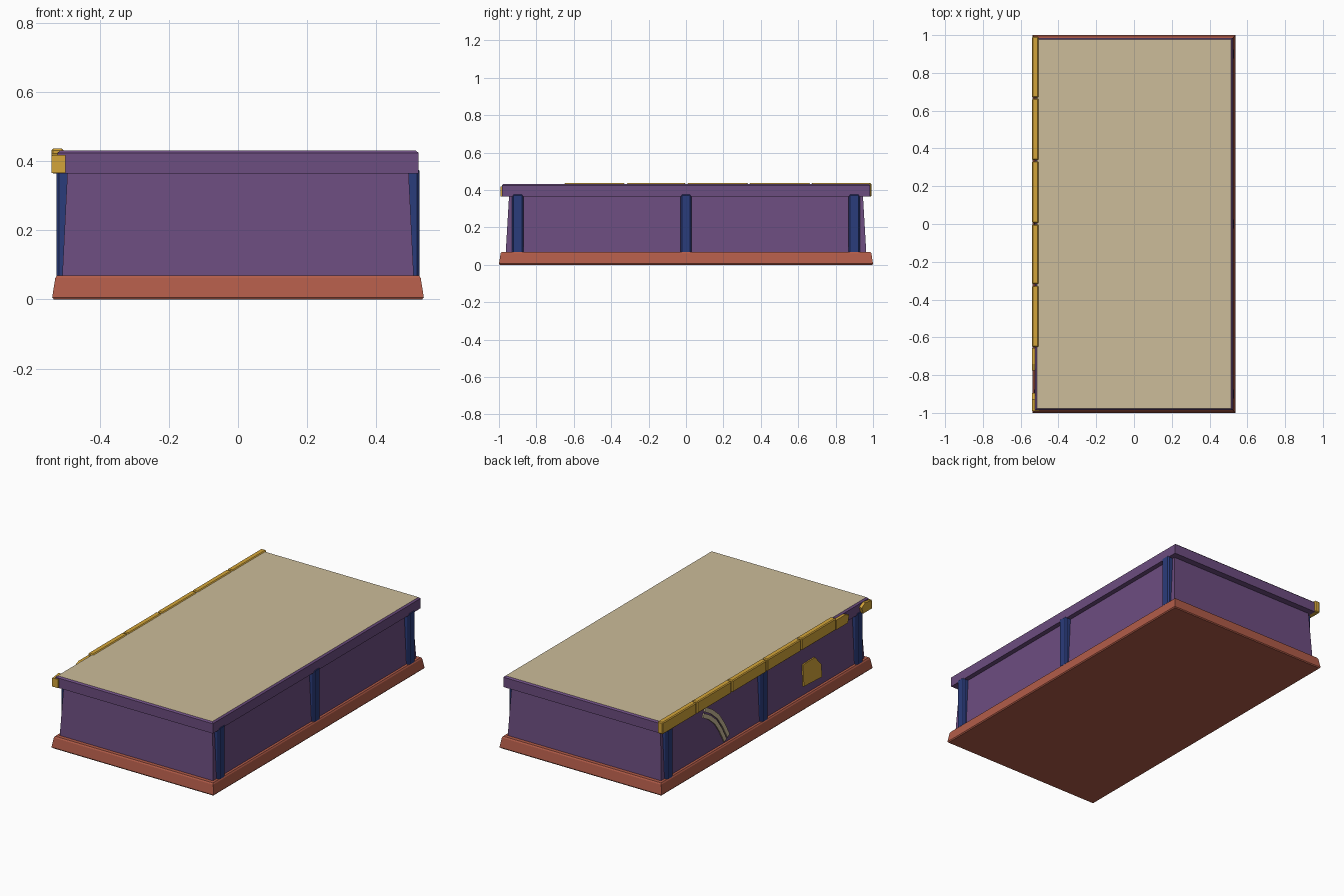
import bpy, bmesh
from mathutils import Vector

if "Cube" in bpy.data.objects:
    bpy.data.objects.remove(bpy.data.objects["Cube"])


def material(name, rgb):
    m = bpy.data.materials.new(name)
    m.diffuse_color = tuple((c / 255) ** 2.2 for c in rgb) + (1,)
    m.use_nodes = True
    m.node_tree.nodes["Principled BSDF"].inputs["Base Color"].default_value = m.diffuse_color
    return m


PURPLE = material("purple", (108, 78, 127))
RED = material("brick_red", (176, 92, 74))
BLUE = material("navy_blue", (46, 62, 122))
GOLD = material("gold", (210, 163, 60))
SAND = material("sand", (203, 187, 152))


def finish(bm, name, mats):
    bmesh.ops.recalc_face_normals(bm, faces=bm.faces)
    me = bpy.data.meshes.new(name)
    bm.to_mesh(me)
    bm.free()
    for m in mats:
        me.materials.append(m)
    ob = bpy.data.objects.new(name, me)
    bpy.context.collection.objects.link(ob)
    return ob


def bevel(ob, width):
    mod = ob.modifiers.new("bevel", 'BEVEL')
    mod.width = width
    mod.segments = 1


def loft(name, levels, mats):
    """Stack of rectangles (half x, half y, z); the top takes the last material."""
    bm = bmesh.new()
    rings = [[bm.verts.new((sx * hx, sy * hy, z))
              for sx, sy in ((-1, -1), (1, -1), (1, 1), (-1, 1))]
             for hx, hy, z in levels]
    for a, b in zip(rings, rings[1:]):
        for i in range(4):
            j = (i + 1) % 4
            bm.faces.new((a[i], a[j], b[j], b[i]))
    bm.faces.new(rings[0][::-1])
    bm.faces.new(rings[-1]).material_index = len(mats) - 1
    return finish(bm, name, mats)


def box(name, lo, hi, mat, bev=0):
    bm = bmesh.new()
    bmesh.ops.create_cube(bm, size=1)
    for v in bm.verts:
        v.co = [lo[i] + (v.co[i] + 0.5) * (hi[i] - lo[i]) for i in range(3)]
    ob = finish(bm, name, [mat])
    if bev:
        bevel(ob, bev)
    return ob


def wall_x(z):
    """Left body wall at height z."""
    return -0.509 + (z - 0.065) * 0.05


def wall_plate(name, pts, mat, thick, x=None):
    """Flat outline of (y, z) points laid on the left wall."""
    bm = bmesh.new()
    inner = [bm.verts.new(((wall_x(z) if x is None else x) + 0.002, y, z)) for y, z in pts]
    face = bm.faces.new(inner)
    out = bmesh.ops.extrude_face_region(bm, geom=[face])
    verts = [g for g in out["geom"] if isinstance(g, bmesh.types.BMVert)]
    bmesh.ops.translate(bm, verts=verts, vec=(-thick, 0, 0))
    return finish(bm, name, [mat])


# plinth, tapered body, lid with sand top
loft("plinth", [(0.533, 0.996, 0), (0.538, 1.0, 0.006), (0.529, 0.991, 0.062),
                (0.524, 0.986, 0.07)], [RED])
loft("body", [(0.509, 0.964, 0.065), (0.494, 0.946, 0.37)], [PURPLE])
loft("lid", [(0.523, 0.985, 0.365), (0.523, 0.985, 0.424), (0.514, 0.977, 0.432)],
     [PURPLE, SAND])

# upright posts on both long sides
for side, s in (("right", 1), ("left", -1)):
    for i, y in enumerate((-0.9, 0, 0.9)):
        xs = sorted((s * 0.48, s * 0.526))
        box(f"{side}_post_{i + 1}", (xs[0], y - 0.03, 0.06), (xs[1], y + 0.03, 0.38), BLUE, 0.008)

# gold edging segments along the left lid edge
for i, (a, b) in enumerate(((0.67, 0.992), (0.338, 0.664), (0.006, 0.332),
                            (-0.318, -0.002), (-0.652, -0.327))):
    box(f"edging_{i + 1}", (-0.54, a, 0.365), (-0.505, b, 0.437), GOLD, 0.005)

# broken edging remains and corner wrap
wall_plate("broken_edging", [(-0.656, 0.366), (-0.656, 0.424), (-0.74, 0.424),
                             (-0.775, 0.41), (-0.765, 0.366)], GOLD, 0.018, -0.524)
wall_plate("corner_edging", [(-0.99, 0.366), (-0.99, 0.415), (-0.93, 0.424),
                             (-0.895, 0.405), (-0.91, 0.366)], GOLD, 0.018, -0.524)
box("corner_edging_front", (-0.538, -0.991, 0.366), (-0.5, -0.98, 0.418), GOLD)

# gold patch with a broken corner on the left wall
wall_plate("gold_patch", [(-0.384, 0.122), (-0.384, 0.25), (-0.498, 0.252),
                          (-0.555, 0.19), (-0.555, 0.115)], GOLD, 0.01)

# curved sand ornament on the left wall: two parallel bands
path = [Vector(p) for p in ((0.545, 0.318), (0.485, 0.283), (0.43, 0.235), (0.385, 0.17), (0.345, 0.092))]
for band, (o1, o2) in (("upper", (0.004, 0.03)), ("lower", (-0.03, -0.004))):
    edge1, edge2 = [], []
    for i, p in enumerate(path):
        t = (path[min(i + 1, 4)] - path[max(i - 1, 0)]).normalized()
        n = Vector((t.y, -t.x))
        edge1.append(p + n * o1)
        edge2.append(p + n * o2)
    for i in range(4):
        wall_plate(f"{band}_ornament_{i + 1}",
                   [edge1[i], edge1[i + 1], edge2[i + 1], edge2[i]], SAND, 0.009)
